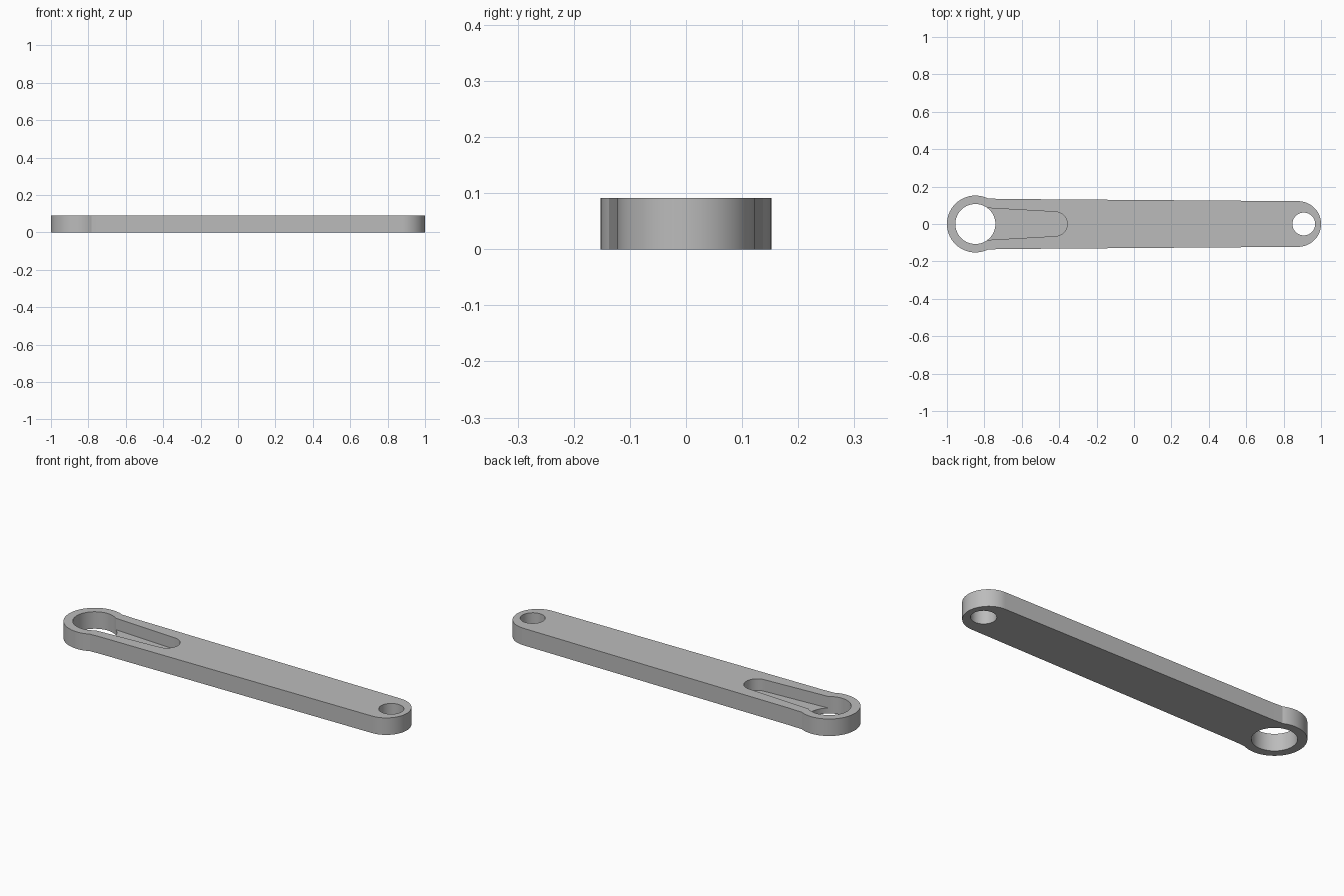
import bpy, bmesh
from math import cos, sin, asin, pi, radians

cube = bpy.data.objects.get("Cube")
if cube:
    bpy.data.objects.remove(cube, do_unlink=True)

HEIGHT = 0.091
BIG_X, BIG_R, BORE_R = -0.848, 0.152, 0.107
PIN_X, PIN_R = 0.908, 0.061
FLOOR = 0.029

grey = bpy.data.materials.new("plain grey")
grey.use_nodes = True
grey.diffuse_color = (0.5, 0.5, 0.5, 1)
grey.node_tree.nodes["Principled BSDF"].inputs["Base Color"].default_value = (0.5, 0.5, 0.5, 1)


def arc(cx, cy, r, start, end, steps):
    """Points along a circular arc, angles in radians."""
    angles = [start + (end - start) * i / steps for i in range(steps + 1)]
    return [(cx + r * cos(a), cy + r * sin(a)) for a in angles]


def mirrored(half):
    """Close a lower-side path with its reflection across the x axis."""
    return half + [(x, -y) for x, y in reversed(half) if abs(y) > 1e-6]


def prism(name, outline, z0, z1):
    """Extrude a flat counter-clockwise outline between two heights."""
    bm = bmesh.new()
    base = bm.faces.new([bm.verts.new((x, y, z0)) for x, y in outline])
    top = bmesh.ops.extrude_face_region(bm, geom=[base])["geom"]
    bmesh.ops.translate(bm, vec=(0, 0, z1 - z0),
                        verts=[v for v in top if isinstance(v, bmesh.types.BMVert)])
    bmesh.ops.recalc_face_normals(bm, faces=bm.faces)
    mesh = bpy.data.meshes.new(name)
    bm.to_mesh(mesh)
    bm.free()
    mesh.materials.append(grey)
    obj = bpy.data.objects.new(name, mesh)
    bpy.context.collection.objects.link(obj)
    return obj


def cut(target, cutter):
    """Subtract a cutter for good and discard it."""
    cutter.hide_render = True
    bpy.context.view_layer.objects.active = target
    mod = target.modifiers.new("cut", "BOOLEAN")
    mod.operation, mod.solver, mod.object = "DIFFERENCE", "EXACT", cutter
    bpy.ops.object.modifier_apply(modifier=mod.name)
    bpy.data.objects.remove(cutter, do_unlink=True)


# Arm body: big round end, shallow taper, rounded small end
neck = asin(0.137 / BIG_R)
body = arc(BIG_X, 0, BIG_R, -pi, -neck, 36)
body += [(-0.72, -0.134)]
body += arc(0.878, 0, 0.122, -pi / 2, 0, 20)
arm = prism("crank_arm", mirrored(body), 0, HEIGHT)

# Bores through both ends
cut(arm, prism("big_bore", arc(BIG_X, 0, BORE_R, 0, 2 * pi, 64)[:-1], -0.1, 0.2))
cut(arm, prism("pin_bore", arc(PIN_X, 0, PIN_R, 0, 2 * pi, 48)[:-1], -0.1, 0.2))

# Tapered blind pocket opening into the big bore
slot = [(BIG_X, -0.089)] + arc(-0.422, 0, 0.065, -pi / 2, 0, 14)
cut(arm, prism("pocket", mirrored(slot), FLOOR, 0.2))

# Smooth round walls, crisp rims
bpy.ops.object.select_all(action="DESELECT")
arm.select_set(True)
bpy.context.view_layer.objects.active = arm
bpy.ops.object.shade_smooth_by_angle(angle=radians(20))
